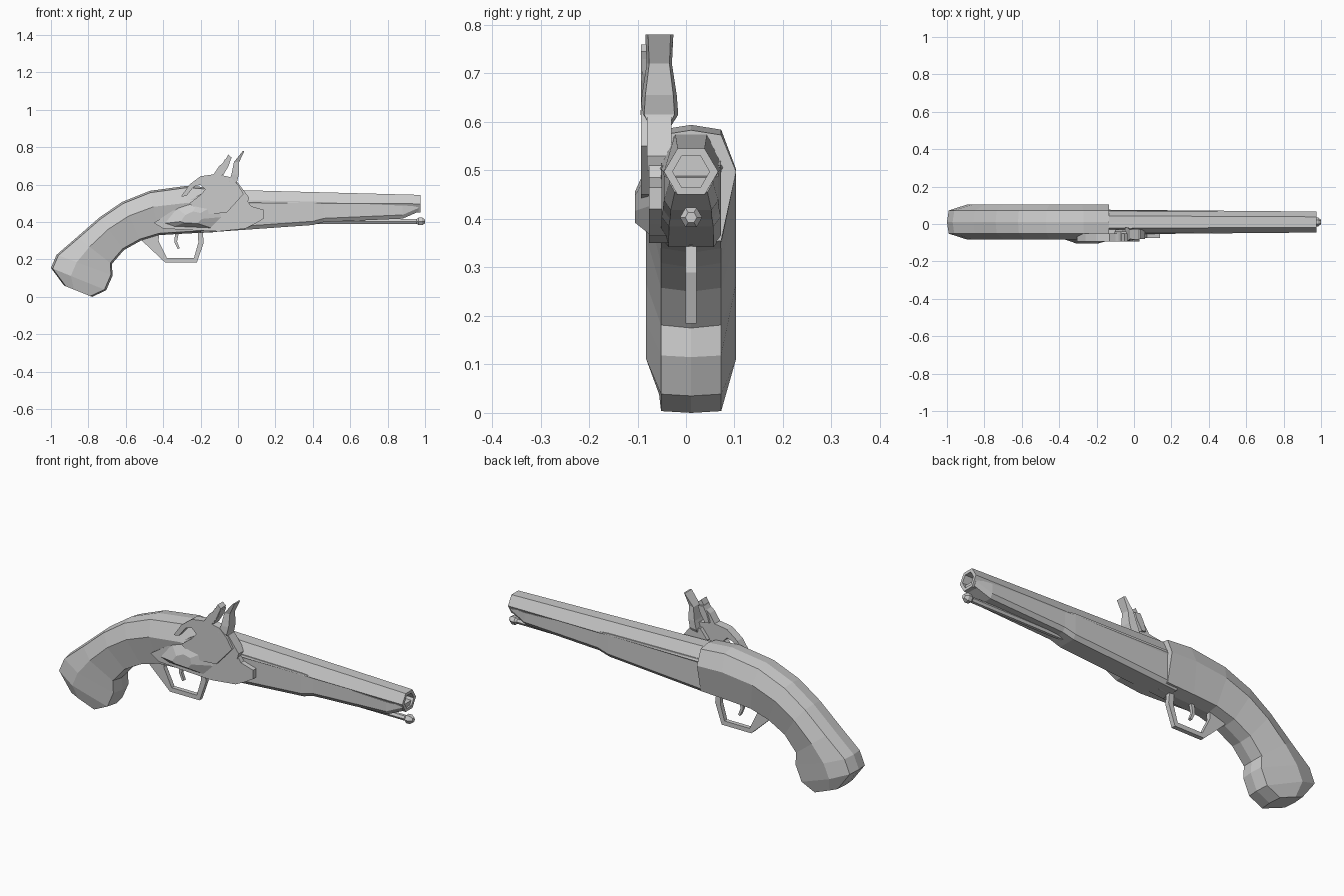
import bpy, bmesh, math
from mathutils import Vector

CY = 0.0105  # centre line of the gun


def finish(name, bm):
    bmesh.ops.recalc_face_normals(bm, faces=bm.faces)
    me = bpy.data.meshes.new(name)
    bm.to_mesh(me)
    bm.free()
    ob = bpy.data.objects.new(name, me)
    bpy.context.collection.objects.link(ob)
    return ob


def loft(name, rings):
    """Skin a list of equal-length rings and cap both ends."""
    bm = bmesh.new()
    rows = [[bm.verts.new(p) for p in r] for r in rings]
    n = len(rows[0])
    for a, b in zip(rows, rows[1:]):
        for i in range(n):
            j = (i + 1) % n
            bm.faces.new((a[i], a[j], b[j], b[i]))
    bm.faces.new(rows[0])
    bm.faces.new(rows[-1])
    return finish(name, bm)


def prism(name, pts, y0, y1):
    """Extrude an x,z outline from y0 to y1."""
    return loft(name, [[(x, y, z) for x, z in pts] for y in (y0, y1)])


def hexring(x, z, r, h):
    """Hexagon across x with corners at the sides; r half width, h half height."""
    return [(x, CY + r * math.cos(i * math.pi / 3),
             z + h * math.sin(i * math.pi / 3) / math.sin(math.pi / 3)) for i in range(6)]


# Grip stock: eight-sided sections between upper and lower outline points
stations = [((-.135, .583), (-.135, .345), .093), ((-.27, .594), (-.29, .338), .093),
            ((-.47, .567), (-.42, .33), .093), ((-.62, .507), (-.52, .30), .093),
            ((-.74, .425), (-.61, .25), .093), ((-.86, .32), (-.675, .175), .093),
            ((-.97, .225), (-.67, .115), .093), ((-1, .155), (-.705, .035), .093),
            ((-.93, .06), (-.78, 0), .066)]
rings = []
for up, lo, w in stations:
    u, l = Vector((up[0], CY, up[1])), Vector((lo[0], CY, lo[1]))
    d = (u - l).normalized() * .01
    mid = l.lerp(u, .64)
    side = Vector((0, 1, 0))
    rings.append([u, u - d + side * .062, mid + side * w, l + d + side * .062,
                  l, l + d - side * .062, mid - side * w, u - d - side * .062])
loft("grip_stock", rings)

# Fore stock under the barrel: (x, bottom, top, half width)
rings = []
for x, zb, zt, w in [(-.2, .342, .52, .062), (.40, .384, .51, .061), (.46, .40, .505, .058),
                     (.88, .418, .488, .056), (.965, .455, .485, .045)]:
    rings.append([(x, CY - w, zt), (x, CY - w, zb + .02), (x, CY - w * .75, zb),
                  (x, CY + w * .75, zb), (x, CY + w, zb + .02), (x, CY + w, zt)])
loft("fore_stock", rings)

# Hexagonal barrel with a recessed bore
loft("barrel", [hexring(-.16, .505, .066, .07), hexring(.975, .4975, .056, .0475),
                hexring(.975, .4975, .038, .033), hexring(.88, .4975, .038, .033)])

# Ramrod with a flared tip
loft("ramrod", [hexring(x, .403, r, r * .87) for x, r in
                [(.35, .014), (.955, .014), (.965, .023), (.985, .023), (1.0, .012)]])

# Trigger guard strap and trigger
prism("trigger_guard", [(-.51, .31), (-.51, .297), (-.39, .184), (-.22, .184), (-.183, .29),
                        (-.19, .36), (-.215, .36), (-.212, .29), (-.236, .207), (-.38, .207),
                        (-.425, .30), (-.42, .345)], CY - .0115, CY + .0115)
prism("trigger", [(-.335, .35), (-.341, .295), (-.322, .255), (-.312, .26), (-.326, .295),
                  (-.315, .35)], CY - .008, CY + .008)

# Lock plate on the front face
prism("lock_plate", [(-.45, .395), (-.32, .48), (-.2, .55), (-.05, .57), (.04, .53), (.07, .485),
                     (.14, .465), (.14, .42), (.09, .39), (.04, .365), (-.1, .35), (-.22, .355),
                     (-.4, .365)], -.03, -.076)

# Faceted boss on the plate, drawn in towards its outer face
base = [(-.42, .39), (-.34, .49), (-.2, .545), (-.07, .52), (-.05, .43), (-.12, .36), (-.36, .37)]
loft("lock_boss", [[(x, -.065, z) for x, z in base],
                   [(-.24 + (x + .2) * .3, -.105, .42 + (z - .44) * .35) for x, z in base]])

# Cock with open hook and jaw
prism("cock", [(-.305, .535), (-.26, .60), (-.20, .645), (-.13, .655), (-.10, .70), (-.075, .72),
               (-.052, .76), (-.034, .745), (-.06, .685), (-.085, .65), (-.04, .64), (.0, .60),
               (.03, .55), (-.06, .45), (-.19, .44), (-.26, .50), (-.20, .545), (-.175, .575),
               (-.20, .60), (-.235, .59), (-.275, .54)], -.05, -.093)
prism("jaw_screw", [(-.105, .655), (-.08, .65), (-.05, .70), (-.04, .73), (-.07, .735),
                    (-.09, .70)], -.040, -.09)

# Frizzen plate: (z, back x, front x, half width)
loft("frizzen", [[(a, -.055 - w, z), (b, -.055 - w * .8, z), (b, -.055 + w * .8, z),
                  (a, -.055 + w, z)] for z, a, b, w in
                 [(.50, -.04, .02, .018), (.585, -.045, .005, .020), (.615, -.048, -.005, .039),
                  (.655, -.035, .005, .036), (.72, -.022, .006, .026), (.78, .026, .034, .029)]])

# Pan and spring below the frizzen
prism("pan", [(-.10, .57), (-.06, .62), (.0, .61), (.06, .53), (.05, .50), (-.08, .50)],
      -.03, -.08)
